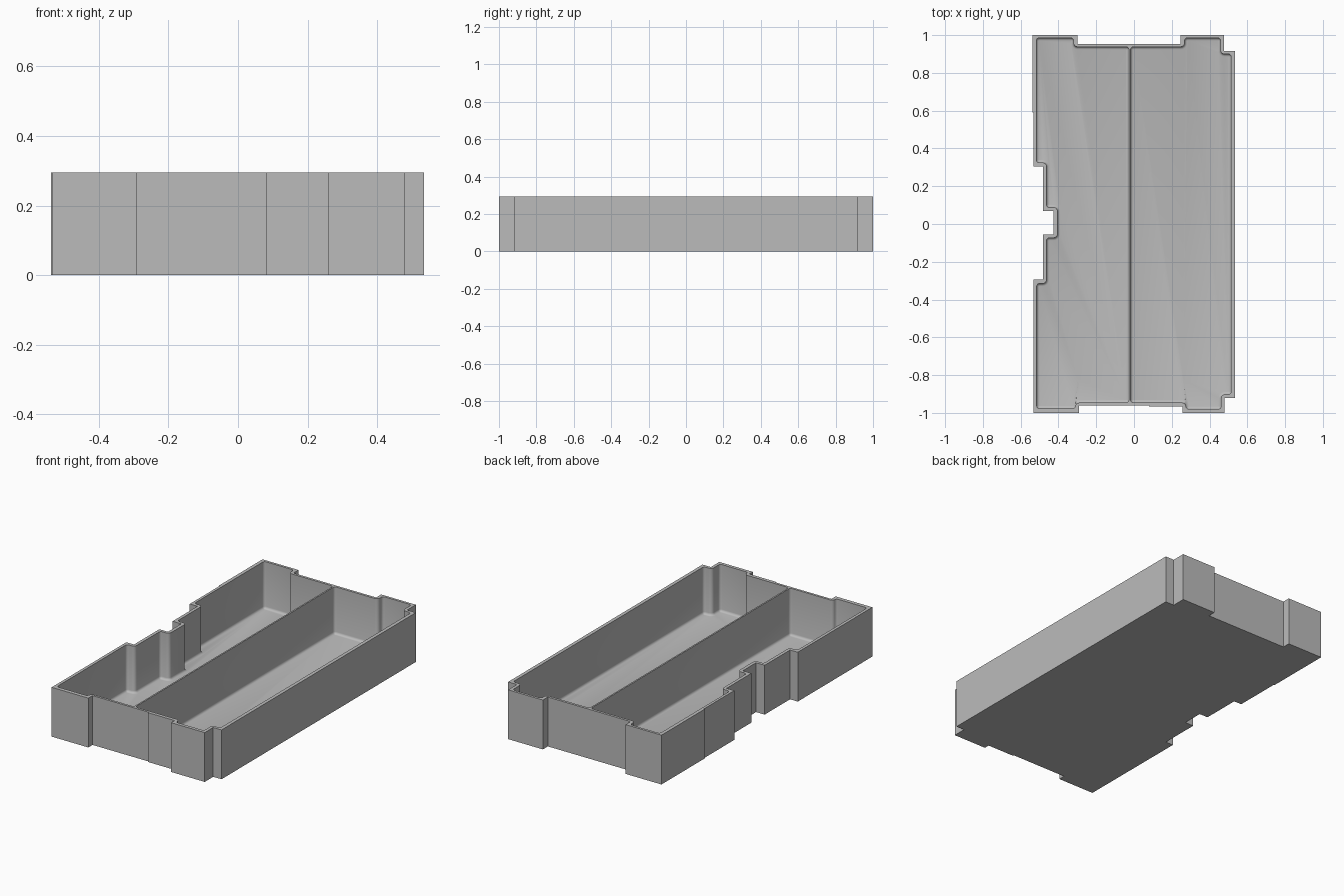
import bpy, bmesh, math
from mathutils import Vector

cube = bpy.data.objects.get("Cube")
if cube:
    bpy.data.objects.remove(cube, do_unlink=True)

HEIGHT, FLOOR, FILLET = 0.295, 0.014, 0.014

grey = bpy.data.materials.new("plain grey")
grey.use_nodes = True
grey.diffuse_color = (0.5, 0.5, 0.5, 1)
grey.node_tree.nodes["Principled BSDF"].inputs["Base Color"].default_value = (0.5, 0.5, 0.5, 1)


def rounded(points, inward, outward, steps=4):
    """Round the corners of a counter-clockwise outline."""
    pts = [Vector(p) for p in points]
    result = []
    for i, p in enumerate(pts):
        a = (pts[i - 1] - p).normalized()
        b = (pts[(i + 1) % len(pts)] - p).normalized()
        radius = outward if b.x * a.y - b.y * a.x > 0 else inward
        start, end = p + a * radius, p + b * radius
        centre = start + b * radius
        for k in range(steps + 1):
            t = math.pi / 2 * k / steps
            result.append(centre + (start - centre) * math.cos(t) + (end - centre) * math.sin(t))
    return result


def inset(pts, d):
    """Shift a counter-clockwise outline inward by d with mitred corners."""
    result = []
    for i, p in enumerate(pts):
        u = (p - pts[i - 1]).normalized()
        v = (pts[(i + 1) % len(pts)] - p).normalized()
        n1, n2 = Vector((-u.y, u.x)), Vector((-v.y, v.x))
        result.append(p + (n1 + n2) * d / (1 + n1.dot(n2)))
    return result


def loft(name, rings):
    """Solid through stacked (outline, z) rings, lowest first."""
    bm = bmesh.new()
    loops = [[bm.verts.new((p[0], p[1], z)) for p in pts] for pts, z in rings]
    for low, high in zip(loops, loops[1:]):
        for i in range(len(low)):
            bm.faces.new((low[i - 1], low[i], high[i], high[i - 1]))
    bm.faces.new(loops[0][::-1])
    bm.faces.new(loops[-1])
    bmesh.ops.recalc_face_normals(bm, faces=bm.faces)
    mesh = bpy.data.meshes.new(name)
    bm.to_mesh(mesh)
    bm.free()
    mesh.materials.append(grey)
    obj = bpy.data.objects.new(name, mesh)
    bpy.context.collection.objects.link(obj)
    return obj


# Outer outline, counter-clockwise from the front left corner
outer = [(-.533, -1), (-.29, -1), (-.29, -.96), (.08, -.96), (.08, -.967), (.258, -.967),
         (.258, -1), (.48, -1), (.48, -.92), (.535, -.92), (.535, .917), (.477, .917),
         (.477, 1), (.247, 1), (.247, .953), (-.3, .953), (-.3, 1), (-.538, 1),
         (-.538, .59), (-.533, .59), (-.533, .305), (-.482, .305), (-.482, .07),
         (-.425, .07), (-.425, -.055), (-.482, -.055), (-.482, -.295), (-.533, -.295)]

# Two compartments separated by a thin divider
notched = [(-.515, -.977), (-.31, -.977), (-.31, -.946), (-.027, -.946), (-.027, .938),
           (-.32, .938), (-.32, .985), (-.517, .985), (-.517, .325), (-.463, .325),
           (-.463, .088), (-.405, .088), (-.405, -.073), (-.463, -.073),
           (-.463, -.315), (-.515, -.315)]
plain = [(-.018, -.946), (.275, -.946), (.275, -.98), (.461, -.98), (.461, -.902),
         (.514, -.902), (.514, .9), (.458, .9), (.458, .985), (.268, .985),
         (.268, .938), (-.018, .938)]

tray = loft("tray", [(outer, 0), (outer, HEIGHT)])

# Cut each compartment with a rounded edge along its floor
for name, outline in (("notched_cavity", notched), ("plain_cavity", plain)):
    shape = rounded(outline, .02, .015)
    rings = []
    for k in range(4):
        t = math.pi / 2 * k / 3
        rings.append((inset(shape, FILLET * (1 - math.sin(t))), FLOOR + FILLET * (1 - math.cos(t))))
    rings.append((shape, HEIGHT + .05))
    cutter = loft(name, rings)
    cutter.hide_render = True
    cut = tray.modifiers.new(name, "BOOLEAN")
    cut.operation = "DIFFERENCE"
    cut.solver = "EXACT"
    cut.object = cutter
    bpy.context.view_layer.objects.active = tray
    bpy.ops.object.modifier_apply(modifier=cut.name)
    bpy.data.objects.remove(cutter, do_unlink=True)

# Smooth the rounded corners and keep the edges crisp
bpy.ops.object.select_all(action="DESELECT")
tray.select_set(True)
bpy.context.view_layer.objects.active = tray
bpy.ops.object.shade_smooth_by_angle(angle=math.radians(35))
